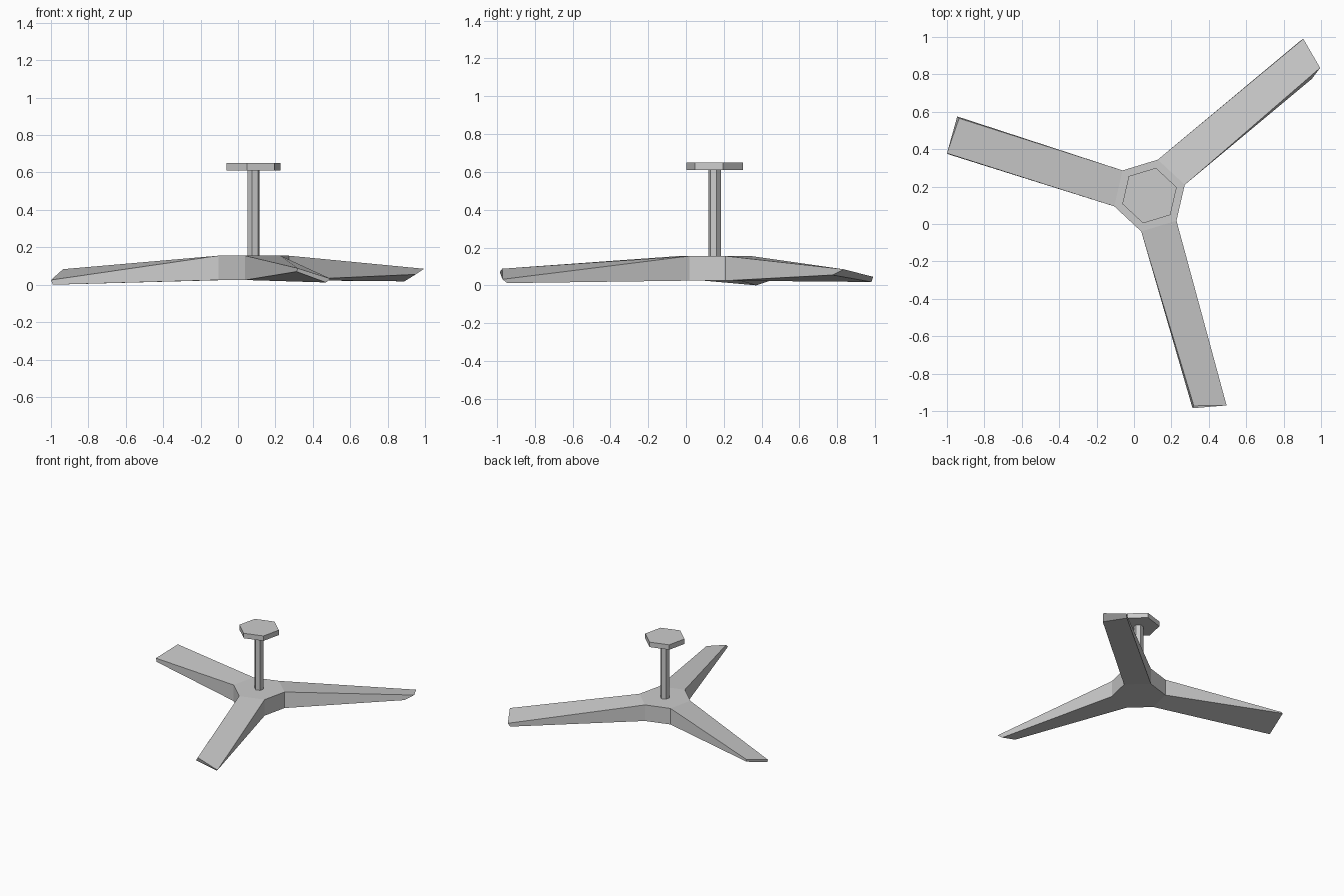
import bpy, math
from mathutils import Vector

cube = bpy.data.objects.get("Cube")
if cube:
    bpy.data.objects.remove(cube, do_unlink=True)

grey = bpy.data.materials.new("light grey")
grey.use_nodes = True
grey.diffuse_color = (0.6, 0.6, 0.6, 1)
grey.node_tree.nodes["Principled BSDF"].inputs["Base Color"].default_value = (0.6, 0.6, 0.6, 1)

CX, CY = 0.083, 0.152
HUB_R, HUB_BOTTOM, HUB_TOP = 0.197, 0.025, 0.155


def make(name, verts, faces):
    mesh = bpy.data.meshes.new(name)
    mesh.from_pydata(verts, [], faces)
    mesh.materials.append(grey)
    ob = bpy.data.objects.new(name, mesh)
    bpy.context.collection.objects.link(ob)
    return ob


def corner(k, radius, z):
    a = math.radians(17 + 60 * k)
    return Vector((CX + radius * math.cos(a), CY + radius * math.sin(a), z))


def hex_prism(name, radius, z0, z1):
    verts = [corner(k, radius, z) for z in (z0, z1) for k in range(6)]
    faces = [(k, (k + 1) % 6, (k + 1) % 6 + 6, k + 6) for k in range(6)]
    faces += [tuple(range(5, -1, -1)), tuple(range(6, 12))]
    return make(name, verts, faces)


# Hub, hanging rod and ceiling plate
hex_prism("hub", HUB_R, HUB_BOTTOM, HUB_TOP)
hex_prism("rod", 0.034, HUB_TOP - 0.02, 0.615)
hex_prism("ceiling_plate", 0.152, 0.61, 0.65)

# Pitched blades: tip corners are bottom high edge, bottom low edge, top low edge, top high edge
tips = {
    "blade_back_left": [(0.95, 0.775, 0.055), (0.89, 0.98, 0.018), (0.905, 0.99, 0.045), (0.995, 0.835, 0.085)],
    "blade_right": [(-0.945, 0.575, 0.07), (-0.99, 0.372, 0.0), (-1.0, 0.378, 0.025), (-0.935, 0.565, 0.083)],
    "blade_front": [(0.313, -0.985, 0.07), (0.47, -0.945, 0.012), (0.495, -0.97, 0.032), (0.32, -0.972, 0.088)],
}
for i, (name, tip) in enumerate(tips.items()):
    a, b = 2 * i, 2 * i + 1
    root = [corner(a, HUB_R, HUB_BOTTOM), corner(b, HUB_R, HUB_BOTTOM),
            corner(b, HUB_R, HUB_TOP), corner(a, HUB_R, HUB_TOP)]
    sides = [(k, k + 4, (k + 1) % 4 + 4, (k + 1) % 4) for k in range(4)]
    make(name, root + [Vector(p) for p in tip], sides + [(4, 7, 6, 5)])
